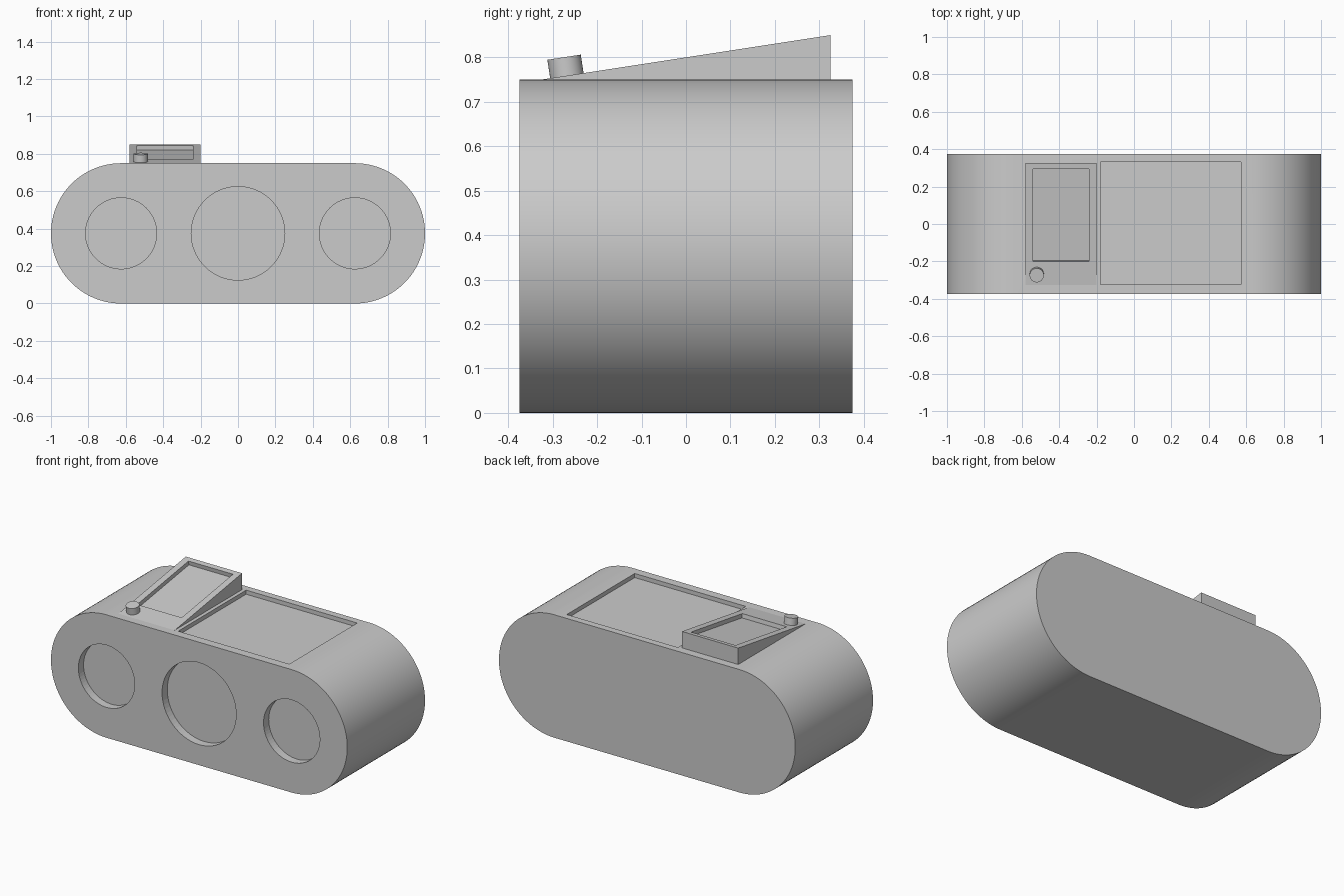
import bpy, bmesh, math
from mathutils import Matrix, Vector

if "Cube" in bpy.data.objects:
    bpy.data.objects.remove(bpy.data.objects["Cube"])

grey = bpy.data.materials.new("plain grey")
grey.diffuse_color = (0.6, 0.6, 0.6, 1)
grey.use_nodes = True
grey.node_tree.nodes["Principled BSDF"].inputs["Base Color"].default_value = grey.diffuse_color
SLOPE = math.atan2(0.1, 0.65)  # tilt of the control wedge


def finish(name, bm):
    bmesh.ops.recalc_face_normals(bm, faces=bm.faces)
    mesh = bpy.data.meshes.new(name)
    bm.to_mesh(mesh)
    bm.free()
    obj = bpy.data.objects.new(name, mesh)
    bpy.context.collection.objects.link(obj)
    mesh.materials.append(grey)
    return obj


def extrude(name, points, offset):
    bm = bmesh.new()
    face = bm.faces.new([bm.verts.new(p) for p in points])
    result = bmesh.ops.extrude_face_region(bm, geom=[face], use_keep_orig=True)
    moved = [g for g in result["geom"] if isinstance(g, bmesh.types.BMVert)]
    bmesh.ops.translate(bm, verts=moved, vec=offset)
    return finish(name, bm)


def cylinder(name, radius, height, matrix, segments=64):
    bm = bmesh.new()
    bmesh.ops.create_cone(bm, cap_ends=True, segments=segments, radius1=radius,
                          radius2=radius, depth=height, matrix=matrix)
    return finish(name, bm)


def box(name, size, matrix):
    bm = bmesh.new()
    bmesh.ops.create_cube(bm, size=1, matrix=matrix @ Matrix.Diagonal((*size, 1)))
    return finish(name, bm)


def cut(obj, cutter):
    mod = obj.modifiers.new("recess", "BOOLEAN")
    mod.operation = "DIFFERENCE"
    mod.solver = "EXACT"
    mod.object = cutter
    cutter.hide_render = True
    cutter.hide_set(True)


def smooth(obj):
    bpy.ops.object.select_all(action="DESELECT")
    obj.select_set(True)
    bpy.context.view_layer.objects.active = obj
    bpy.ops.object.shade_smooth_by_angle(angle=math.radians(30))


# Pill-shaped body
N = 48
outline = []
for side in (1, -1):
    for i in range(N + 1):
        a = side * math.pi / 2 - math.pi * i / N
        outline.append((side * 0.625 + 0.375 * math.cos(a), -0.375,
                        0.375 + 0.375 * math.sin(a)))
body = extrude("body", outline, (0, 0.75, 0))
smooth(body)

# Sloped control wedge on top
wedge = extrude("control_wedge", [(-0.58, -0.325, 0.75), (-0.58, 0.325, 0.75),
                                  (-0.58, 0.325, 0.85)], (0.38, 0, 0))

# Round speaker recesses in the front
for x, r in ((-0.625, 0.19), (0, 0.25), (0.625, 0.19)):
    place = Matrix.Translation((x, -0.375, 0.375)) @ Matrix.Rotation(math.pi / 2, 4, "X")
    cut(body, cylinder("speaker_cutter", r, 0.1, place))

# Shallow tray in the top
cut(body, box("tray_cutter", (0.75, 0.655, 0.05), Matrix.Translation((0.197, 0.005, 0.75))))

# Screen recess, square to the slope and reaching slightly into the body
tilt = Matrix.Rotation(SLOPE, 4, "X")


def on_slope(x, y):
    return Matrix.Translation((x, y, 0.8 + y * 0.1 / 0.65)) @ tilt


screen = box("screen_cutter", (0.30, 0.50, 0.05), on_slope(-0.39, 0.047))
cut(wedge, screen)
cut(body, screen)

# Knob standing square to the slope
knob = cylinder("knob", 0.038, 0.043,
                on_slope(-0.52, -0.268) @ Matrix.Translation((0, 0, 0.0205)), 48)
smooth(knob)
